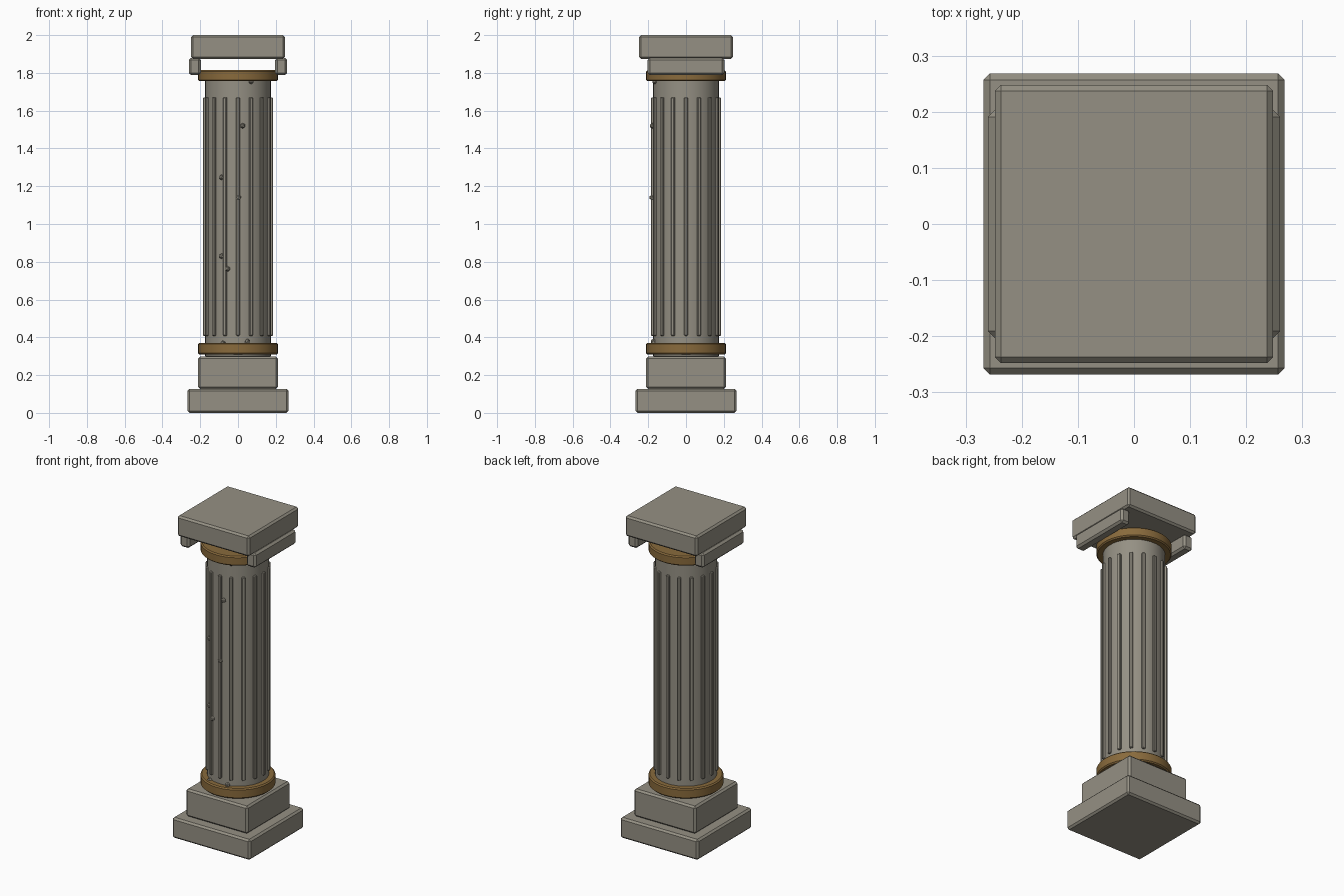
import bpy, bmesh, math
from mathutils import Matrix, Vector

if "Cube" in bpy.data.objects:
    bpy.data.objects.remove(bpy.data.objects["Cube"])


def material(name, color):
    m = bpy.data.materials.new(name)
    m.diffuse_color = (*color, 1)
    m.use_nodes = True
    m.node_tree.nodes["Principled BSDF"].inputs["Base Color"].default_value = m.diffuse_color
    return m


stone = material("grey stone", (0.30, 0.28, 0.23))
bronze = material("aged bronze", (0.25, 0.145, 0.045))


def finish(name, bm, mat, smooth=False):
    me = bpy.data.meshes.new(name)
    bmesh.ops.recalc_face_normals(bm, faces=bm.faces)
    bm.to_mesh(me)
    bm.free()
    ob = bpy.data.objects.new(name, me)
    bpy.context.collection.objects.link(ob)
    me.materials.append(mat)
    if smooth:
        bpy.ops.object.select_all(action='DESELECT')
        ob.select_set(True)
        bpy.context.view_layer.objects.active = ob
        bpy.ops.object.shade_smooth_by_angle(angle=math.radians(30))
    return ob


def box(bm, lo, hi, bevel, matrix=Matrix()):
    """Chamfered box between two corners, then moved by matrix."""
    lo, hi = Vector(lo), Vector(hi)
    tmp = bmesh.new()
    bmesh.ops.create_cube(tmp, size=1)
    for v in tmp.verts:
        v.co = (lo + hi) / 2 + v.co * (hi - lo)
    bmesh.ops.bevel(tmp, geom=tmp.edges[:], offset=bevel, segments=1,
                    affect='EDGES', profile=0.5)
    tmp.transform(matrix)
    me = bpy.data.meshes.new("tmp")
    tmp.to_mesh(me)
    tmp.free()
    bm.from_mesh(me)
    bpy.data.meshes.remove(me)


def slab(name, half, z0, z1, bevel=0.011):
    bm = bmesh.new()
    box(bm, (-half, -half, z0), (half, half, z1), bevel)
    finish(name, bm, stone)


def drum(name, r, z0, z1, mat, bevel, sides=48):
    """Turned solid with chamfered rims."""
    profile = [(r - bevel, z0), (r, z0 + bevel), (r, z1 - bevel), (r - bevel, z1)]
    bm = bmesh.new()
    rings = [[bm.verts.new((pr * math.cos(math.tau * i / sides),
                            pr * math.sin(math.tau * i / sides), z))
              for i in range(sides)] for pr, z in profile]
    for a, b in zip(rings, rings[1:]):
        for i in range(sides):
            j = (i + 1) % sides
            bm.faces.new((a[i], a[j], b[j], b[i]))
    bm.faces.new(rings[0])
    bm.faces.new(rings[-1])
    finish(name, bm, mat, True)


# Square base and top slab
slab("plinth", 0.268, 0.0, 0.127)
slab("base_block", 0.212, 0.127, 0.298)
slab("top_slab", 0.248, 1.873, 2.0)

# Round shaft and bronze collars
drum("shaft", 0.174, 0.297, 1.79, stone, 0.004)
drum("lower_collar", 0.211, 0.309, 0.371, bronze, 0.007)
drum("upper_collar", 0.211, 1.756, 1.815, bronze, 0.007)

# Sixteen raised ribs round the shaft
bm = bmesh.new()
for i in range(16):
    box(bm, (0.165, -0.01, 0.408), (0.186, 0.01, 1.67), 0.004,
        Matrix.Rotation(math.tau * i / 16, 4, 'Z'))
finish("shaft_ribs", bm, stone)

# Side brackets under the top slab
for side, name in ((-1, "left_bracket"), (1, "right_bracket")):
    bm = bmesh.new()
    x0, x1 = sorted((side * 0.197, side * 0.260))
    box(bm, (x0, -0.203, 1.788), (x1, 0.203, 1.88), 0.012)
    finish(name, bm, stone)

# Small stone chips on the front of the shaft
chips = [(0.025, 1.52), (-0.087, 1.247), (0.003, 1.14), (-0.087, 0.83),
         (-0.055, 0.762), (0.05, 0.378), (-0.08, 0.368), (0.07, 1.755)]
bm = bmesh.new()
for x, z in chips:
    y = -math.sqrt(0.18 ** 2 - x * x)
    bmesh.ops.create_icosphere(bm, subdivisions=1, radius=0.015,
                               matrix=Matrix.Translation((x, y, z)))
finish("stone_chips", bm, stone)
